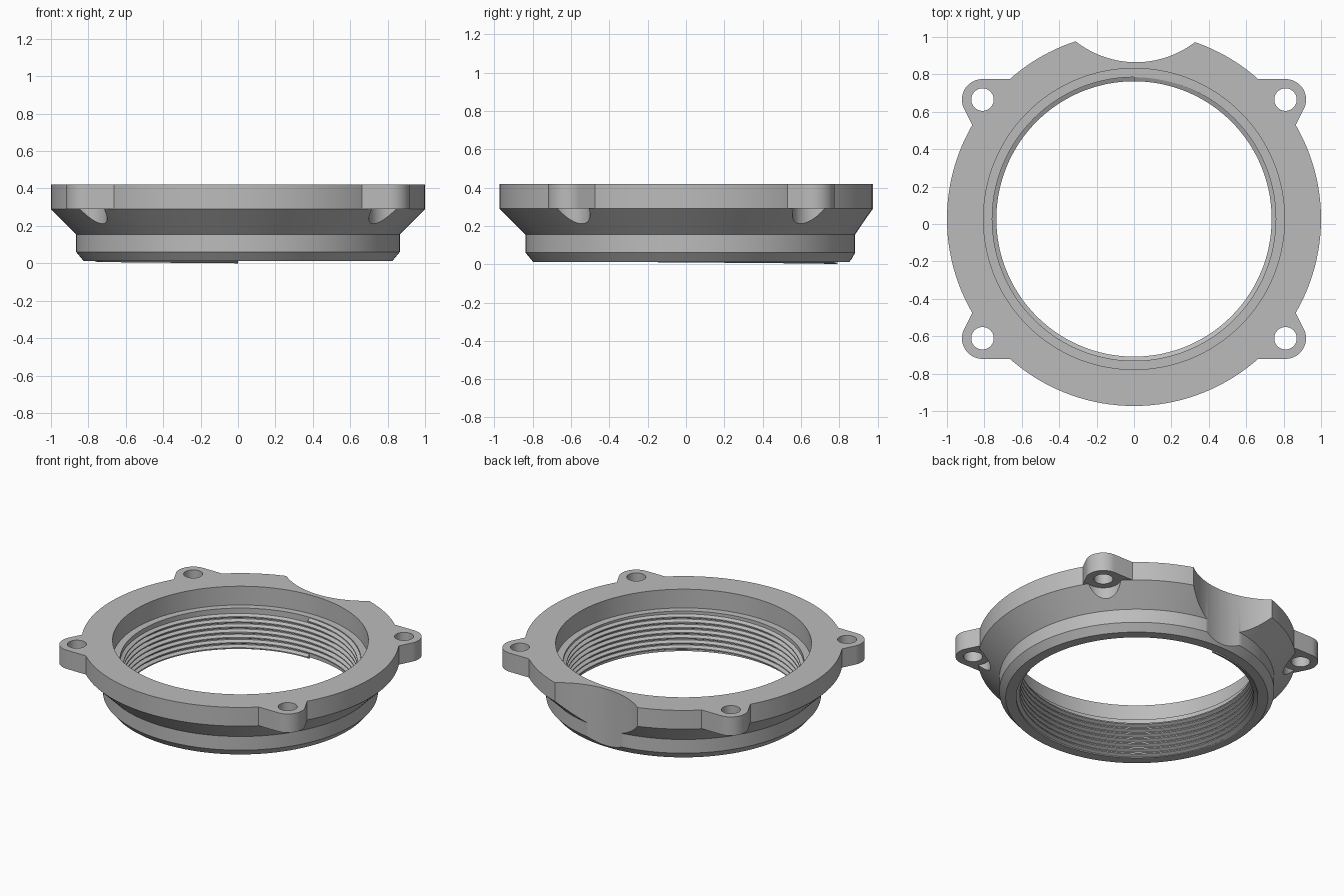
import bpy, bmesh, math
from mathutils import Vector

old = bpy.data.objects.get("Cube")
if old:
    bpy.data.objects.remove(old, do_unlink=True)

CY = 0.027          # ring axis in y
TOP, SHELF = 0.42, 0.29
HOLE = Vector((0.81, 0.638))
SEG = 144

grey = bpy.data.materials.new("plain grey")
grey.use_nodes = True
grey.diffuse_color = (0.5, 0.5, 0.5, 1)
grey.node_tree.nodes["Principled BSDF"].inputs["Base Color"].default_value = (0.5, 0.5, 0.5, 1)


def finish(name, bm):
    bmesh.ops.recalc_face_normals(bm, faces=bm.faces)
    mesh = bpy.data.meshes.new(name)
    bm.to_mesh(mesh)
    bm.free()
    mesh.materials.append(grey)
    ob = bpy.data.objects.new(name, mesh)
    ob.location.y = CY
    bpy.context.collection.objects.link(ob)
    return ob


def lathe(name, profile):
    bm = bmesh.new()
    rings = []
    for i in range(SEG):
        a = math.tau * i / SEG
        rings.append([bm.verts.new((r * math.cos(a), r * math.sin(a), z)) for r, z in profile])
    n = len(profile)
    for i in range(SEG):
        p, q = rings[i], rings[(i + 1) % SEG]
        for k in range(n):
            bm.faces.new((p[k], q[k], q[(k + 1) % n], p[(k + 1) % n]))
    return finish(name, bm)


def prism(name, points, z0, z1):
    bm = bmesh.new()
    face = bm.faces.new([bm.verts.new((x, y, z0)) for x, y in points])
    up = bmesh.ops.extrude_face_region(bm, geom=[face])["geom"]
    moved = [v for v in up if isinstance(v, bmesh.types.BMVert)]
    bmesh.ops.translate(bm, verts=moved, vec=(0, 0, z1 - z0))
    return finish(name, bm)


def arc(cx, cy, r, start, end, steps):
    angles = [math.radians(start + (end - start) * i / steps) for i in range(steps + 1)]
    return [(cx + r * math.cos(a), cy + r * math.sin(a)) for a in angles]


def circle(cx, cy, r, steps=48):
    return arc(cx, cy, r, 0, 360, steps)[:-1]


def combine(target, other, operation):
    mod = target.modifiers.new(other.name, 'BOOLEAN')
    mod.operation = operation
    mod.solver = 'EXACT'
    mod.object = other
    bpy.ops.object.select_all(action='DESELECT')
    bpy.context.view_layer.objects.active = target
    target.select_set(True)
    bpy.context.view_layer.update()
    bpy.ops.object.modifier_apply(modifier=mod.name)
    bpy.data.objects.remove(other, do_unlink=True)


def smooth(ob):
    bpy.ops.object.select_all(action='DESELECT')
    bpy.context.view_layer.objects.active = ob
    ob.select_set(True)
    bpy.ops.object.shade_smooth_by_angle(angle=math.radians(25))


# Flanged ring with a conical underside, stepped neck and recessed bore
body = lathe("adapter_ring", [
    (0.758, 0.012), (0.825, 0.012), (0.865, 0.06), (0.865, 0.155),
    (1.0, SHELF), (1.0, TOP), (0.805, TOP), (0.805, SHELF), (0.758, SHELF)])

# Curved clearance notch at the back
combine(body, prism("notch_cutter", circle(0.01, 1.358, 0.52, 128), -0.1, 0.6), 'DIFFERENCE')

# Screw ears: clearance scallop under each, ear plate, then through hole
ear = arc(HOLE.x, HOLE.y, 0.11, 90, -30, 20) + [(0.865, 0.503), (0.69, 0.60), (0.66, 0.748)]
corners = [(sx, sy) for sx in (1, -1) for sy in (1, -1)]
for sx, sy in corners:
    centre = (HOLE.x * sx, HOLE.y * sy)
    combine(body, prism("scallop_cutter", circle(*centre, 0.11), -0.1, SHELF), 'DIFFERENCE')
for sx, sy in corners:
    centre = (HOLE.x * sx, HOLE.y * sy)
    combine(body, prism("ear", [(x * sx, y * sy) for x, y in ear], SHELF, TOP), 'UNION')
    combine(body, prism("hole_cutter", circle(*centre, 0.06), 0.2, 0.6), 'DIFFERENCE')
smooth(body)

# Internal screw thread: a helical ridge on the bore wall
PITCH, TURNS = 0.036, 7
bm = bmesh.new()
section = [(0.764, -0.018), (0.736, -0.004), (0.736, 0.004), (0.764, 0.018)]
rows = []
for i in range(SEG * TURNS + 1):
    a = math.tau * i / SEG + math.pi / 2
    rise = 0.018 + PITCH * i / SEG
    rows.append([bm.verts.new((r * math.cos(a), r * math.sin(a), rise + z)) for r, z in section])
for p, q in zip(rows, rows[1:]):
    for k in range(4):
        bm.faces.new((p[k], q[k], q[(k + 1) % 4], p[(k + 1) % 4]))
bm.faces.new(rows[0])
bm.faces.new(rows[-1])
smooth(finish("bore_thread", bm))
